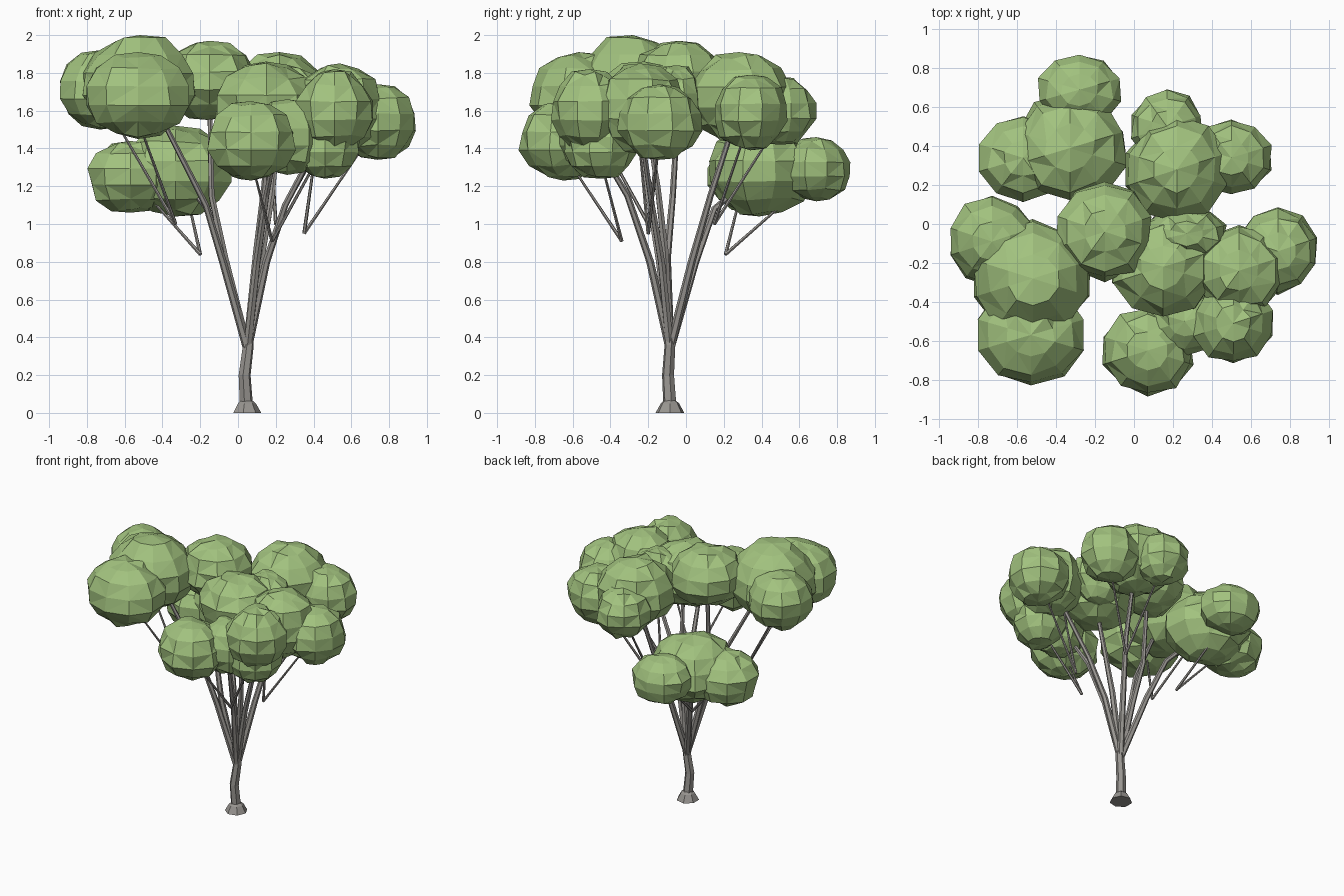
import bpy, bmesh, random
from math import sin, cos, pi
from mathutils import Vector

random.seed(4)
cube = bpy.data.objects.get("Cube")
if cube:
    bpy.data.objects.remove(cube, do_unlink=True)


def material(name, rgb):
    m = bpy.data.materials.new(name)
    m.use_nodes = True
    m.diffuse_color = (*rgb, 1)
    bsdf = m.node_tree.nodes["Principled BSDF"]
    bsdf.inputs["Base Color"].default_value = (*rgb, 1)
    bsdf.inputs["Roughness"].default_value = 0.9
    return m


LEAF = material("leaf green", (0.36, 0.54, 0.21))
BARK = material("bark grey", (0.32, 0.305, 0.285))


def add_mesh(name, bm, mat):
    mesh = bpy.data.meshes.new(name)
    bm.to_mesh(mesh)
    bm.free()
    mesh.materials.append(mat)
    obj = bpy.data.objects.new(name, mesh)
    bpy.context.collection.objects.link(obj)
    return obj


def leaf_clump(name, centre, width, depth, height):
    """Faceted, slightly lumpy ball with a pole on top."""
    bm = bmesh.new()
    bmesh.ops.create_uvsphere(bm, u_segments=10, v_segments=7, radius=1)
    for v in bm.verts:
        pole = abs(v.co.z) > 0.99
        d = v.co * (1.0 if pole else random.uniform(0.94, 1.07))
        v.co = Vector(centre) + Vector((d.x * width, d.y * depth, d.z * height))
    bmesh.ops.triangulate(bm, faces=bm.faces[:], quad_method='SHORT_EDGE')
    return add_mesh(name, bm, LEAF)


def branch(name, points, start, end):
    """Tapering six-sided limb through the points."""
    curve = bpy.data.curves.new(name, 'CURVE')
    curve.dimensions = '3D'
    curve.bevel_depth = 1
    curve.bevel_resolution = 1
    curve.use_fill_caps = True
    spline = curve.splines.new('POLY')
    spline.use_smooth = False
    spline.points.add(len(points) - 1)
    for i, (p, co) in enumerate(zip(spline.points, points)):
        p.co = (*co, 1)
        p.radius = start + (end - start) * i / (len(points) - 1)
    curve.materials.append(BARK)
    obj = bpy.data.objects.new(name, curve)
    bpy.context.collection.objects.link(obj)
    return obj


# Foliage: centre, then half width, depth and height
clumps = {
    "back_low": [((-.28, .69, 1.29), .22, .19, .17),
                 ((-.33, .39, 1.28), .30, .28, .24),
                 ((-.57, .34, 1.25), .23, .22, .19)],
    "back_high": [((.22, .28, 1.67), .27, .27, .24),
                  ((.50, .34, 1.59), .21, .20, .20),
                  ((.17, .50, 1.60), .19, .19, .18)],
    "middle": [((-.15, -.04, 1.76), .25, .25, .21),
               ((.15, -.22, 1.63), .27, .26, .23),
               ((.27, -.05, 1.65), .21, .14, .19)],
    "right_high": [((-.73, -.09, 1.71), .23, .23, .21),
                   ((-.52, -.28, 1.74), .31, .30, .26),
                   ((-.53, -.57, 1.68), .29, .26, .23)],
    "left": [((.54, -.24, 1.61), .24, .24, .24),
             ((.74, -.14, 1.54), .21, .22, .20),
             ((.51, -.51, 1.60), .21, .21, .22)],
    "front": [((.07, -.65, 1.44), .24, .23, .21),
              ((.26, -.50, 1.46), .20, .18, .20),
              ((.46, -.45, 1.42), .19, .20, .18)],
}
for group, parts in clumps.items():
    for i, part in enumerate(parts, 1):
        leaf_clump(f"{group}_foliage_{i}", *part)

# Flared root base
FOOT = Vector((.045, -.085, 0))
bm = bmesh.new()
rings = []
for z, r in ((0, .078), (.05, .05), (.065, .032)):
    rings.append([bm.verts.new(FOOT + Vector((r * cos(a), r * sin(a), z)))
                  for a in (2 * pi * k / 7 for k in range(7))])
for low, high in zip(rings, rings[1:]):
    for k in range(7):
        n = (k + 1) % 7
        bm.faces.new((low[k], low[n], high[n], high[k]))
bm.faces.new(rings[0][::-1])
bm.faces.new(rings[-1])
add_mesh("root_flare", bm, BARK)

# Trunk
branch("trunk", [(.045, -.085, .03), (.035, -.095, .2), (.055, -.085, .36),
                 (.052, -.085, .46)], .036, .026)

# Main limbs, all rising from the fork
FORK = (.05, -.085, .34)
limbs = {
    "right": [(-.08, -.14, .8), (-.17, -.19, 1.1), (-.4, -.26, 1.55)],
    "back_right": [(-.07, .05, .8), (-.16, .15, 1.08), (-.3, .35, 1.25)],
    "middle": [(-.07, -.1, .82), (-.14, -.07, 1.15), (-.15, -.04, 1.65)],
    "front": [(.10, -.19, .8), (.15, -.31, 1.15), (.2, -.46, 1.4)],
    "left": [(.15, -.13, .8), (.25, -.18, 1.1), (.46, -.24, 1.5)],
    "back_left": [(.12, .03, .8), (.18, .13, 1.15), (.22, .26, 1.55)],
    "centre": [(.10, -.11, .85), (.14, -.15, 1.2), (.16, -.2, 1.5)],
}
for name, path in limbs.items():
    branch(f"{name}_limb", [FORK] + path, .024, .013)

# Thin twigs in pairs that meet at a low point
twigs = {
    "back_right": ((-.2, .21, .84), [(-.28, .62, 1.2), (-.52, .3, 1.2)]),
    "right": ((-.33, -.2, 1.0), [(-.68, -.13, 1.6), (-.53, -.5, 1.55)]),
    "left": ((.35, -.2, .95), [(.69, -.14, 1.45), (.42, -.25, 1.45)]),
    "back_left": ((.2, .15, 1.0), [(.48, .32, 1.5), (.17, .47, 1.5)]),
    "front": ((.18, -.34, .91), [(.08, -.6, 1.3), (.48, -.48, 1.45)]),
}
for name, (low, tips) in twigs.items():
    for i, tip in enumerate(tips, 1):
        branch(f"{name}_twig_{i}", [low, tip], .010, .006)
